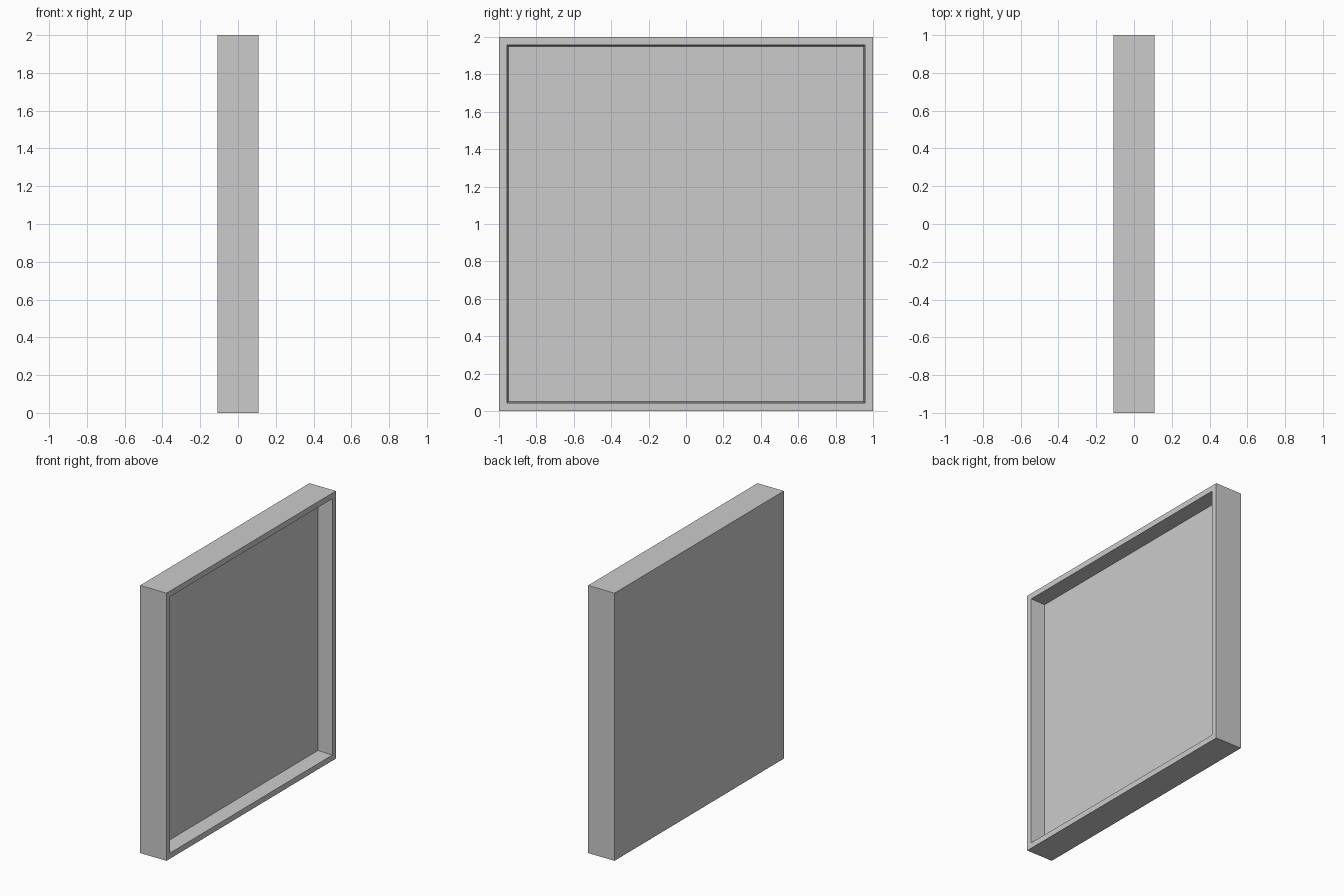
import bpy, bmesh

if "Cube" in bpy.data.objects:
    bpy.data.objects.remove(bpy.data.objects["Cube"])

HALF_DEPTH = 0.109   # half thickness along x
OPEN_MARGIN = 0.06   # rim width on the front of the frame
RECESS = 0.111       # depth of the recess
TAPER = 0.013        # slight inward draft of the recess walls

# Solid slab
bm = bmesh.new()
bmesh.ops.create_cube(bm, size=1)
bmesh.ops.scale(bm, vec=(2 * HALF_DEPTH, 2, 2), verts=bm.verts)
bmesh.ops.translate(bm, vec=(0, 0, 1), verts=bm.verts)

# Rim around the +x face
bm.normal_update()
panel = max(bm.faces, key=lambda f: f.calc_center_median().x)
bmesh.ops.inset_region(bm, faces=[panel], thickness=OPEN_MARGIN)

# Recess with tapered walls
bmesh.ops.inset_region(bm, faces=[panel], thickness=TAPER)
bmesh.ops.translate(bm, vec=(-RECESS, 0, 0), verts=panel.verts)
bmesh.ops.recalc_face_normals(bm, faces=bm.faces)

mesh = bpy.data.meshes.new("recessed_panel")
bm.to_mesh(mesh)
bm.free()
bpy.context.collection.objects.link(bpy.data.objects.new("recessed_panel", mesh))
